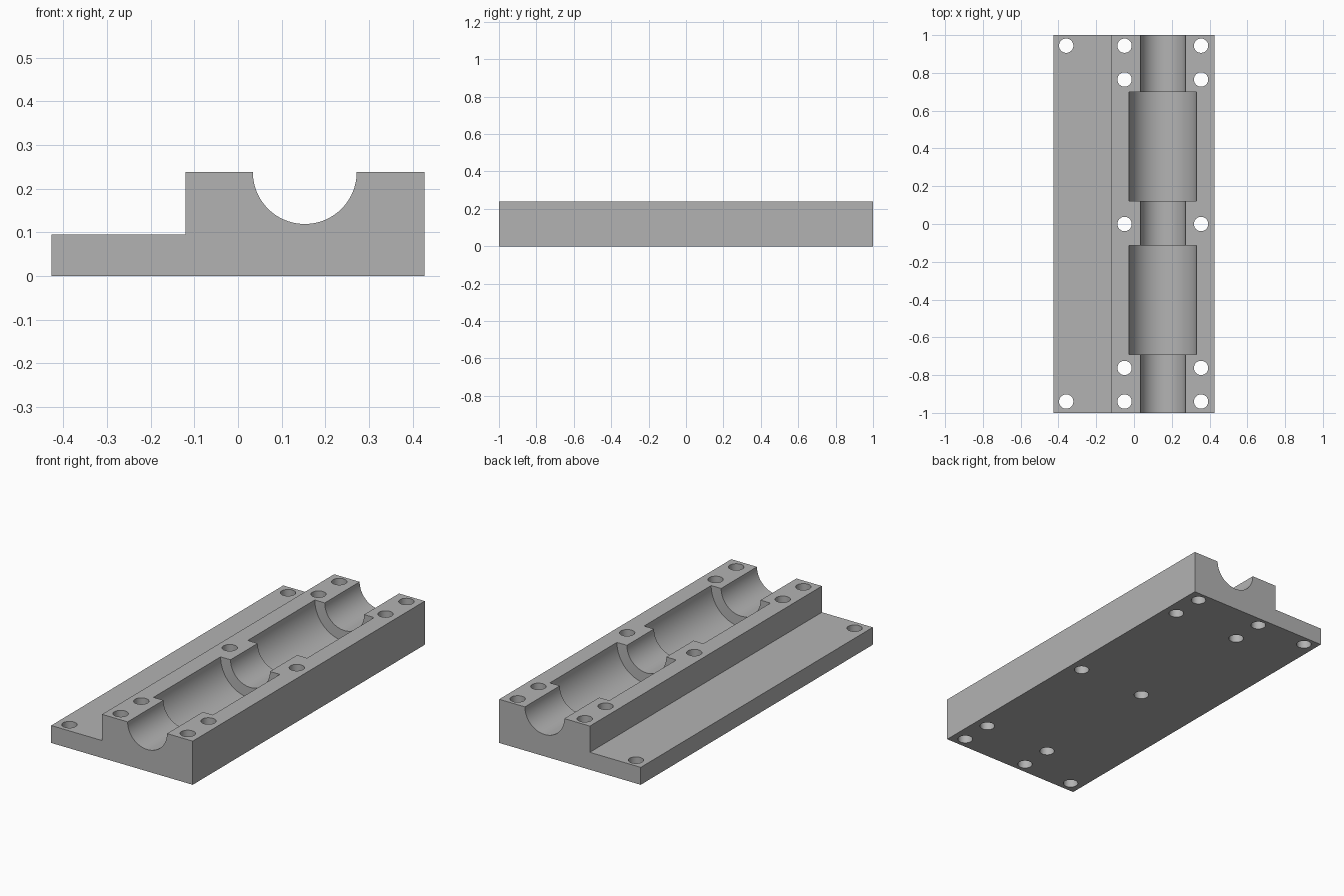
import bpy, bmesh, math

if "Cube" in bpy.data.objects:
    bpy.data.objects.remove(bpy.data.objects["Cube"])

LEFT, RIGHT, STEP_X = -0.427, 0.427, -0.12   # plan limits and shelf edge
SHELF_Z, TOP_Z = 0.095, 0.238                # shelf and block heights
BORE_X = 0.153                               # axis of the shaft channel

grey = bpy.data.materials.new("grey")
grey.diffuse_color = (0.45, 0.45, 0.45, 1)
grey.use_nodes = True
grey.node_tree.nodes["Principled BSDF"].inputs["Base Color"].default_value = grey.diffuse_color


def prism_y(name, profile, y0, y1):
    """Extrude an x-z profile from y0 to y1."""
    bm = bmesh.new()
    face = bm.faces.new([bm.verts.new((x, y0, z)) for x, z in profile])
    ext = bmesh.ops.extrude_face_region(bm, geom=[face])["geom"]
    bmesh.ops.translate(bm, vec=(0, y1 - y0, 0),
                        verts=[v for v in ext if isinstance(v, bmesh.types.BMVert)])
    bmesh.ops.recalc_face_normals(bm, faces=bm.faces)
    mesh = bpy.data.meshes.new(name)
    bm.to_mesh(mesh)
    bm.free()
    mesh.materials.append(grey)
    obj = bpy.data.objects.new(name, mesh)
    bpy.context.collection.objects.link(obj)
    return obj


def trough(name, radius, y0, y1, segments=48):
    """Half-round cutter, open upwards."""
    pts = [(BORE_X + radius * math.cos(a), TOP_Z + radius * math.sin(a))
           for a in (math.pi * (1 + i / segments) for i in range(segments + 1))]
    pts += [(BORE_X + radius, TOP_Z + 0.1), (BORE_X - radius, TOP_Z + 0.1)]
    return prism_y(name, pts, y0, y1)


def hole(x, y):
    """Vertical screw hole cutter."""
    bpy.ops.mesh.primitive_cylinder_add(vertices=32, radius=0.038, depth=1,
                                        location=(x, y, 0.1))
    obj = bpy.context.object
    obj.name = "hole_cutter"
    obj.data.materials.append(grey)
    return obj


# Stepped block with a low shelf on the left
block = prism_y("bearing_block",
                [(LEFT, 0), (RIGHT, 0), (RIGHT, TOP_Z), (STEP_X, TOP_Z),
                 (STEP_X, SHELF_Z), (LEFT, SHELF_Z)], -1, 1)

# Shaft channel and two wider bearing pockets
cutters = [trough("channel_cutter", 0.119, -1.1, 1.1),
           trough("pocket_cutter", 0.179, 0.121, 0.699),
           trough("pocket_cutter", 0.179, -0.691, -0.113)]

# Screw holes beside the channel and at the shelf corners
for y in (-0.94, -0.762, 0.0, 0.765, 0.944):
    cutters += [hole(-0.05, y), hole(0.355, y)]
cutters += [hole(-0.359, y) for y in (-0.94, 0.944)]

# Cut everything, then remove the cutters
for cutter in cutters:
    cutter.hide_render = True
    mod = block.modifiers.new("cut", 'BOOLEAN')
    mod.operation, mod.solver, mod.object = 'DIFFERENCE', 'EXACT', cutter
bpy.ops.object.select_all(action='DESELECT')
bpy.context.view_layer.objects.active = block
block.select_set(True)
for mod in list(block.modifiers):
    bpy.ops.object.modifier_apply(modifier=mod.name)
for cutter in cutters:
    bpy.data.objects.remove(cutter)

bpy.ops.object.shade_smooth_by_angle(angle=math.radians(30))
